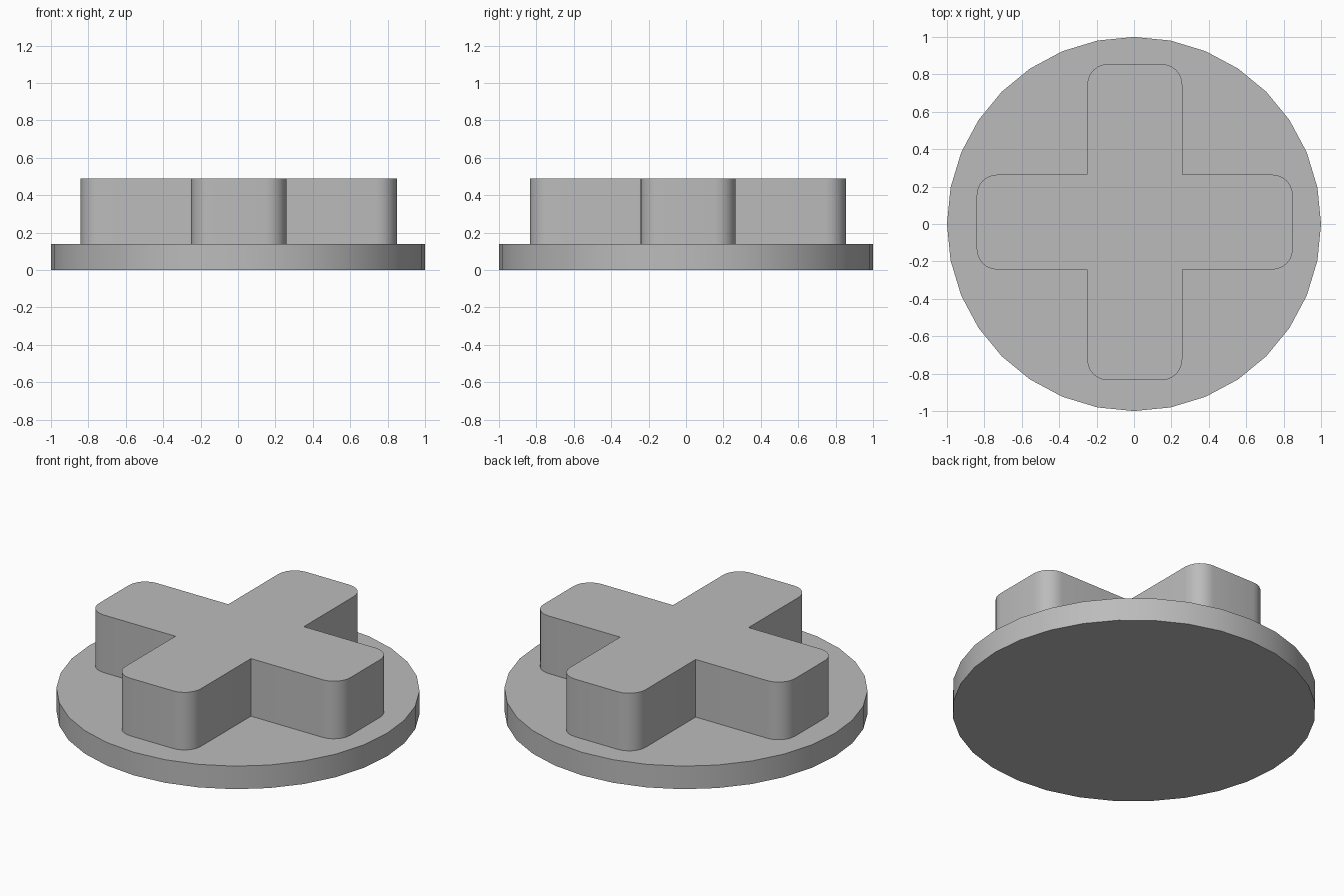
import bpy
import bmesh
from math import radians

default_cube = bpy.data.objects.get("Cube")
if default_cube:
    bpy.data.objects.remove(default_cube, do_unlink=True)

BASE_TOP = 0.14
CROSS_TOP = 0.49

# One plain grey
grey = bpy.data.materials.new("plain_grey")
grey.use_nodes = True
colour = (0.5, 0.5, 0.5, 1)
grey.diffuse_color = colour
grey.node_tree.nodes["Principled BSDF"].inputs["Base Color"].default_value = colour


def finish(obj):
    obj.data.materials.append(grey)
    bpy.ops.object.select_all(action="DESELECT")
    obj.select_set(True)
    bpy.context.view_layer.objects.active = obj
    bpy.ops.object.shade_smooth_by_angle(angle=radians(30))


# Round base plate
bpy.ops.mesh.primitive_cylinder_add(vertices=32, radius=1, depth=BASE_TOP,
                                    location=(0, 0, BASE_TOP / 2))
base = bpy.context.object
base.name = "base_disc"
finish(base)

# Raised cross: one arm end, turned four times, then extruded
half_width, reach, corner_radius = 0.254, 0.845, 0.11
arm = [(half_width, -half_width), (reach, -half_width), (reach, half_width)]
outline = []
for turn in range(4):
    outline += arm
    arm = [(-y, x) for x, y in arm]

bm = bmesh.new()
bottom = bm.faces.new([bm.verts.new((x, y, 0)) for x, y in outline])
extruded = bmesh.ops.extrude_face_region(bm, geom=[bottom], use_keep_orig=True)
top_verts = [v for v in extruded["geom"] if isinstance(v, bmesh.types.BMVert)]
bmesh.ops.translate(bm, verts=top_verts, vec=(0, 0, CROSS_TOP - BASE_TOP))
bmesh.ops.recalc_face_normals(bm, faces=bm.faces)

# Round the outer upright corners of the arms
corners = [e for e in bm.edges
           if abs(e.verts[0].co.z - e.verts[1].co.z) > 0.1
           and max(abs(e.verts[0].co.x), abs(e.verts[0].co.y)) > 0.5]
bmesh.ops.bevel(bm, geom=corners, offset=corner_radius, segments=6,
                profile=0.5, affect="EDGES")

mesh = bpy.data.meshes.new("raised_cross")
bm.to_mesh(mesh)
bm.free()
cross = bpy.data.objects.new("raised_cross", mesh)
bpy.context.collection.objects.link(cross)
cross.location = (0.004, 0.01, BASE_TOP)
finish(cross)
